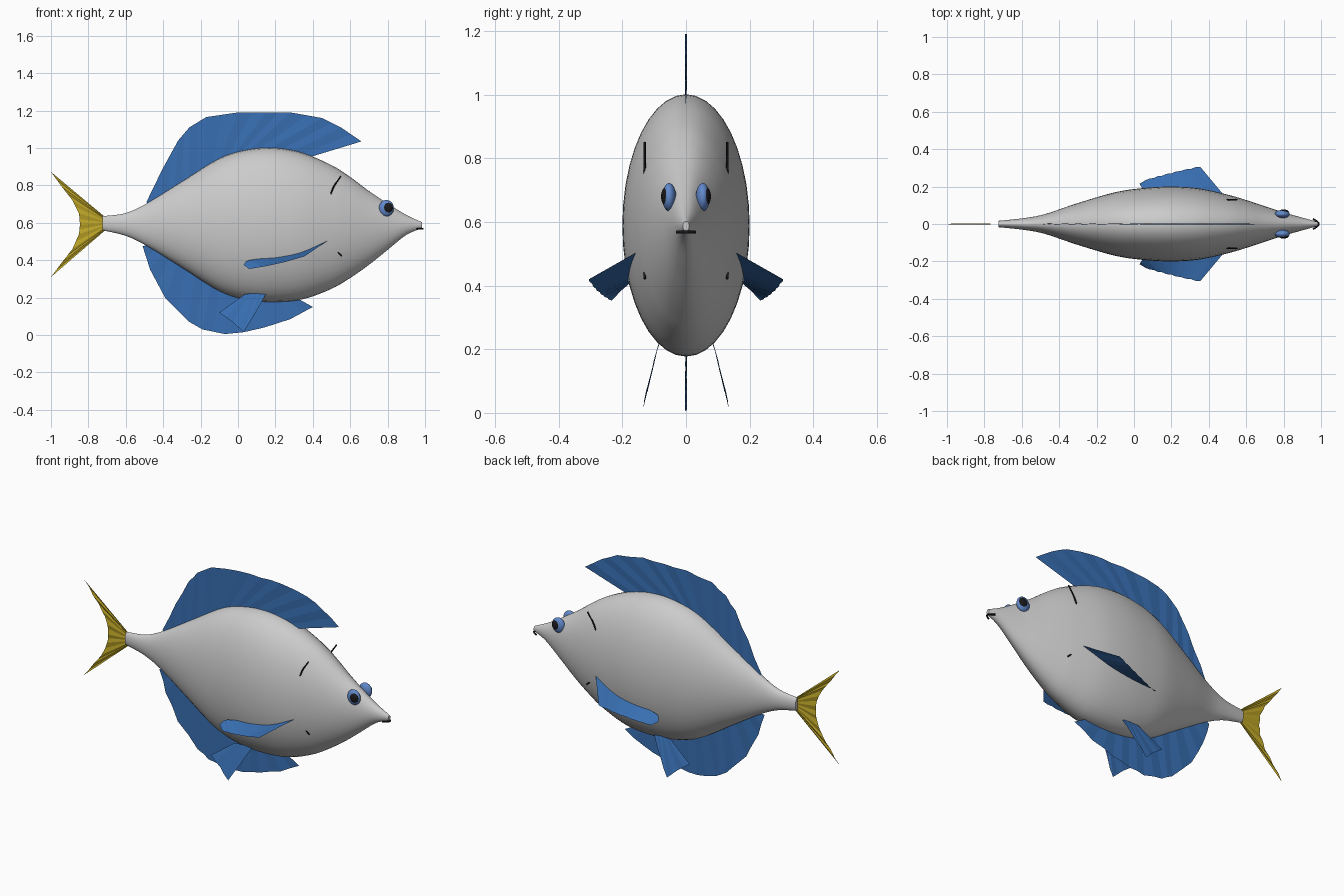
import bpy, bmesh, math
from mathutils import Vector

if "Cube" in bpy.data.objects:
    bpy.data.objects.remove(bpy.data.objects["Cube"])


def material(name, rgb):
    m = bpy.data.materials.new(name)
    m.diffuse_color = (*rgb, 1)
    m.use_nodes = True
    m.node_tree.nodes["Principled BSDF"].inputs["Base Color"].default_value = m.diffuse_color
    return m


BLUE = material("fin_blue", (0.04, 0.16, 0.45))
IRIS = material("iris_blue", (0.12, 0.25, 0.6))
YELLOW = material("tail_yellow", (0.5, 0.37, 0.02))
BLACK = material("black", (0.01, 0.01, 0.012))


def make(name, verts, faces, mat=None, smooth=False):
    me = bpy.data.meshes.new(name)
    me.from_pydata([tuple(v) for v in verts], [], faces)
    bm = bmesh.new()
    bm.from_mesh(me)
    bmesh.ops.recalc_face_normals(bm, faces=bm.faces)
    bm.to_mesh(me)
    bm.free()
    ob = bpy.data.objects.new(name, me)
    bpy.context.collection.objects.link(ob)
    if mat:
        me.materials.append(mat)
    for p in me.polygons:
        p.use_smooth = smooth and len(p.vertices) < 5
    return ob


def spline(pts, n):
    # Catmull-Rom sampling, n + 1 points
    p = [Vector(q) for q in pts]
    p = [2 * p[0] - p[1]] + p + [2 * p[-1] - p[-2]]
    segs = len(p) - 3
    out = []
    for k in range(n + 1):
        u = k / n * segs
        i = min(int(u), segs - 1)
        t = u - i
        a, b, c, d = p[i:i + 4]
        out.append(0.5 * (2 * b + (c - a) * t + (2 * a - 5 * b + 4 * c - d) * t * t
                          + (3 * b - a - 3 * c + d) * t ** 3))
    return out


def polyline(pts, n):
    p = [Vector(q) for q in pts]
    out = []
    for k in range(n + 1):
        u = k / n * (len(p) - 1)
        i = min(int(u), len(p) - 2)
        out.append(p[i].lerp(p[i + 1], u - i))
    return out


def fin(name, base, edge, n, mat, pleat=0.003, side=1):
    # strip of rays between a base line and an outer edge, slightly pleated
    a, b = spline(base, n), polyline(edge, n)
    verts, faces = [], []
    for i in range(n + 1):
        w = Vector((0, pleat if i % 2 else -pleat, 0))
        for v in (a[i], b[i] + w):
            verts.append((v.x, v.y * side, v.z))
    for i in range(n):
        faces.append((2 * i, 2 * i + 2, 2 * i + 3, 2 * i + 1))
    return make(name, verts, faces, mat)


def flat(pts):
    return [(x, 0, z) for x, z in pts]


def tube(name, pts, r, mat):
    cu = bpy.data.curves.new(name, 'CURVE')
    cu.dimensions = '3D'
    cu.bevel_depth = r
    cu.bevel_resolution = 2
    cu.use_fill_caps = True
    sp = cu.splines.new('POLY')
    sp.points.add(len(pts) - 1)
    for q, v in zip(sp.points, pts):
        q.co = (*v, 1)
    cu.materials.append(mat)
    ob = bpy.data.objects.new(name, cu)
    bpy.context.collection.objects.link(ob)


def ball(name, loc, scale, mat):
    bm = bmesh.new()
    bmesh.ops.create_uvsphere(bm, u_segments=24, v_segments=16, radius=1)
    me = bpy.data.meshes.new(name)
    bm.to_mesh(me)
    bm.free()
    me.materials.append(mat)
    for p in me.polygons:
        p.use_smooth = True
    ob = bpy.data.objects.new(name, me)
    ob.location, ob.scale = loc, scale
    bpy.context.collection.objects.link(ob)
    return ob


# body: stations of (x, half width), and top / bottom heights
widths = [(-.725, .017), (-.6, .03), (-.48, .052), (-.3, .112), (-.1, .17), (.05, .192), (.2, .2),
          (.35, .19), (.5, .157), (.6, .128), (.7, .095), (.8, .062), (.9, .034), (.985, .01)]
heights = [(.635, .56), (.652, .53), (.708, .472), (.82, .36), (.943, .235), (.99, .188), (1.0, .177),
           (.972, .192), (.908, .247), (.845, .305), (.77, .375), (.703, .455), (.642, .535), (.602, .572)]
rings = list(zip(spline([(x, w, 0) for x, w in widths], 65), spline([(t, b, 0) for t, b in heights], 65)))
N = 40
verts, faces = [], []
for s, h in rings:
    mid, half = (h.x + h.y) / 2, (h.x - h.y) / 2
    for j in range(N):
        a = 2 * math.pi * j / N
        verts.append((s.x, s.y * math.cos(a), mid + half * math.sin(a)))
for i in range(len(rings) - 1):
    for j in range(N):
        k = (j + 1) % N
        faces.append((i * N + j, i * N + k, (i + 1) * N + k, (i + 1) * N + j))
faces += [tuple(range(N)), tuple(range(len(verts) - N, len(verts)))]
make("body", verts, faces, None, True)

# dorsal fin
fin("dorsal_fin",
    flat([(-.48, .70), (-.3, .81), (-.1, .93), (.1, .985), (.38, .95)]),
    flat([(-.49, .71), (-.405, .885), (-.32, 1.04), (-.26, 1.11), (-.17, 1.165), (0, 1.19), (.15, 1.19),
          (.28, 1.19), (.45, 1.16), (.55, 1.11), (.66, 1.035)]), 20, BLUE)

# anal fin
fin("anal_fin",
    flat([(-.49, .48), (-.3, .37), (-.1, .25), (.1, .195), (.31, .2)]),
    flat([(-.51, .475), (-.47, .35), (-.39, .2), (-.26, .07), (-.19, .03), (-.07, .005), (.03, .015),
          (.14, .04), (.28, .085), (.4, .15)]), 18, BLUE)

# tail fin
fin("tail_fin",
    flat([(-.71, .63), (-.705, .597), (-.71, .56)]),
    flat([(-1, .872), (-.94, .79), (-.885, .72), (-.85, .65), (-.845, .59), (-.85, .54), (-.885, .46),
          (-.94, .39), (-1, .31)]), 16, YELLOW)

for side, tag in ((1, "left"), (-1, "right")):
    # pectoral fin
    fin("pectoral_fin_" + tag,
        [(.48, .155, .505), (.34, .165, .445), (.2, .172, .417), (.06, .185, .4), (.03, .215, .375)],
        [(.355, .307, .42), (.25, .285, .39), (.15, .26, .368), (.06, .235, .353)], 12, BLUE, .002, side)
    # pelvic fin
    fin("pelvic_fin_" + tag,
        [(.04, .085, .22), (.1, .085, .222), (.15, .085, .22)],
        [(-.1, .11, .12), (-.03, .122, .07), (.03, .136, .015), (.085, .115, .105), (.15, .085, .218)],
        8, BLUE, .002, side)
    # eye
    ball("eye_" + tag, (.793, side * .053, .678), (.04, .022, .044), IRIS)
    ball("pupil_" + tag, (.8, side * .06, .68), (.029, .0185, .031), BLACK)
    # gill line, mostly sunk in the body
    tube("gill_" + tag, [(v.x, side * .13, v.z) for v in spline(
        [(.55, 0, .85), (.5, 0, .765), (.475, 0, .62), (.51, 0, .475), (.555, 0, .422)], 24)], .004, BLACK)

# mouth
tube("mouth", spline([(.957, -.028, .568), (.98, -.012, .568), (.988, 0, .568), (.98, .012, .568),
                      (.957, .028, .568)], 12), .005, BLACK)
